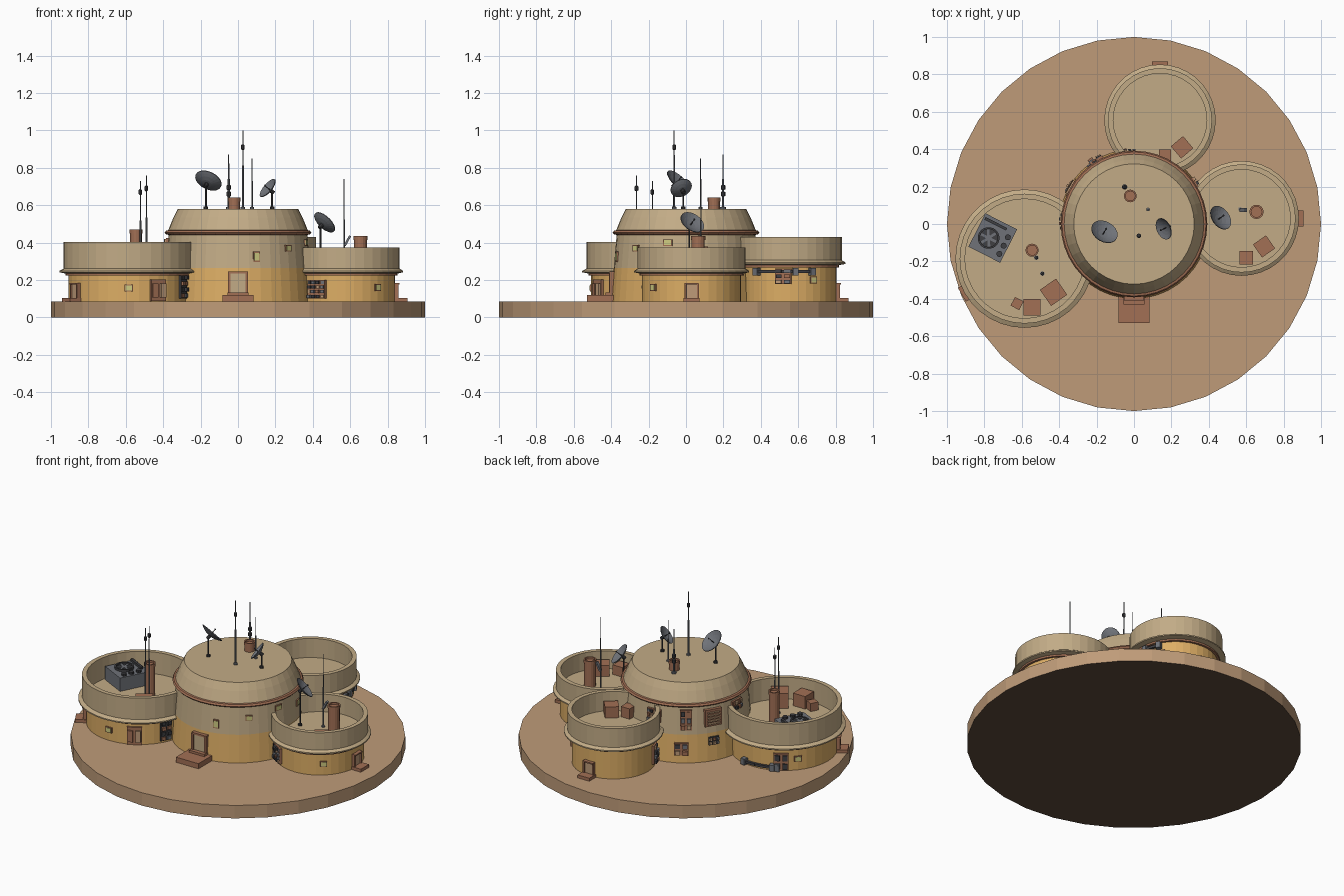
import bpy, bmesh, math, random
from mathutils import Matrix, Vector

if "Cube" in bpy.data.objects:
    bpy.data.objects.remove(bpy.data.objects["Cube"])
random.seed(4)

def mat(name, r, g, b):
    m = bpy.data.materials.new(name)
    m.diffuse_color = (r, g, b, 1)
    m.use_nodes = True
    m.node_tree.nodes["Principled BSDF"].inputs["Base Color"].default_value = m.diffuse_color
    return m

SAND = mat("sand", .52, .33, .19)
UNDER = mat("dark_soil", .11, .07, .045)
TAN = mat("tan_plaster", .54, .41, .24)
AMBER = mat("amber_plaster", .72, .42, .13)
RUST = mat("rust", .36, .16, .09)
GREY = mat("steel", .16, .17, .19)
DARK = mat("dark_metal", .05, .05, .055)
GLASS = mat("lit_glass", .62, .6, .22)

def finish(name, bm, m, matrix=Matrix()):
    bmesh.ops.recalc_face_normals(bm, faces=bm.faces)
    me = bpy.data.meshes.new(name)
    bm.to_mesh(me)
    bm.free()
    me.materials.append(m)
    ob = bpy.data.objects.new(name, me)
    ob.matrix_world = matrix
    bpy.context.collection.objects.link(ob)
    return ob

def lathe(name, profile, n, m, matrix=Matrix()):
    """Revolve (radius, z) points about z; radius 0 closes to a pole."""
    bm = bmesh.new()
    rings = []
    for r, z in profile:
        k = n if r > 0 else 1
        rings.append([bm.verts.new((r * math.cos(i * math.tau / n), r * math.sin(i * math.tau / n), z)) for i in range(k)])
    for a, b in zip(rings, rings[1:]):
        for i in range(n):
            j = (i + 1) % n
            vs = []
            for v in (a[i % len(a)], a[j % len(a)], b[j % len(b)], b[i % len(b)]):
                if v not in vs:
                    vs.append(v)
            if len(vs) > 2:
                bm.faces.new(vs)
    return finish(name, bm, m, matrix)

def at(x, y, z=0, deg=0):
    return Matrix.Translation((x, y, z)) @ Matrix.Rotation(math.radians(deg), 4, 'Z')

def box(name, matrix, size, m):
    bm = bmesh.new()
    bmesh.ops.create_cube(bm, size=1)
    bmesh.ops.scale(bm, vec=size, verts=bm.verts)
    return finish(name, bm, m, matrix)

def cyl(name, x, y, z0, z1, r, m, n=12):
    return lathe(name, [(0, z0), (r, z0), (r, z1), (0, z1)], n, m, at(x, y))

TOP = .085
# name: centre x, y, wall radius, flange radius, parapet radius, flange z, parapet top z
PODS = {"left": (-.585, -.185, .322, .37, .347, .245, .402),
        "right": (.575, .03, .265, .307, .289, .245, .375),
        "back": (.139, .555, .25, .298, .278, .29, .43)}

def on_wall(b, az, z, out=0, side=0):
    """Matrix on a building's wall: local x points outward, local y runs along the wall."""
    if b == "tower":
        cx, cy, r = 0, 0, .40 - (z - TOP) * .085
    else:
        cx, cy, r = PODS[b][:3]
    a = math.radians(az) + side / r
    return at(cx + (r + out) * math.cos(a), cy + (r + out) * math.sin(a), z, math.degrees(a))

# Ground disc
ground = lathe("ground_disc", [(0, 0), (1, 0), (1, TOP), (0, TOP)], 32, SAND)
ground.data.materials.append(UNDER)
for p in ground.data.polygons:
    if p.normal.z < -.5:
        p.material_index = 1

# Central tower
lathe("tower_lower_wall", [(.40, TOP - .01), (.386, .265)], 40, AMBER)
lathe("tower_upper_wall", [(.386, .265), (.37, .45)], 40, TAN)
lathe("tower_ring", [(.365, .44), (.385, .445), (.392, .453), (.385, .464), (.365, .468)], 40, RUST)
lathe("tower_roof", [(.376, .46), (.345, .535), (.322, .581), (0, .581)], 40, TAN)

# Three round pods: amber wall, flange with parapet and sunken roof
for k, (x, y, w, f, p, zf, zt) in PODS.items():
    lathe(k + "_pod_wall", [(w, TOP - .01), (w, zf)], 36, AMBER, at(x, y))
    lathe(k + "_pod_parapet", [(w - .01, zf - .02), (w + .005, zf - .012), (f, zf - .004), (f, zf + .004), (p, zf + .016),
          (p, zt), (p - .028, zt), (p - .028, zf + .014), (0, zf + .014)], 36, TAN, at(x, y))
    lathe(k + "_pod_trim", [(w, zf - .022), (w + .014, zf - .022), (w + .014, zf - .01), (w, zf - .01)], 36, RUST, at(x, y))

# Doors with frame and step
def door(name, b, az, w, h):
    for s in (-1, 1):
        box(name + "_jamb", on_wall(b, az, TOP + h / 2, 0, s * w * .45), (.04, w * .14, h), RUST)
    box(name + "_lintel", on_wall(b, az, TOP + h, 0), (.045, w * 1.05, w * .12), RUST)
    box(name + "_leaf", on_wall(b, az, TOP + h / 2, -.004), (.03, w * .8, h), TAN if b == "tower" else SAND)

door("main_door", "tower", -90, .1, .155)
box("main_step_low", at(0, -.455, TOP + .016), (.165, .15, .036), RUST)
box("main_step_high", at(0, -.405, TOP + .024), (.11, .05, .05), RUST)
for b, az in (("left", 210), ("right", 0), ("back", 90)):
    door(b + "_door", b, az, .07, .095)
    box(b + "_door_step", on_wall(b, az, TOP + .009, .03), (.07, .085, .022), RUST)

# Lit windows
for b, az, z, w, h in (("tower", -75, .325, .035, .055), ("tower", -45, .37, .042, .035), ("tower", -15, .4, .05, .035),
                       ("tower", 15, .36, .04, .04), ("left", -90, .157, .045, .036), ("left", 140, .16, .045, .036),
                       ("right", -50, .16, .04, .035), ("back", 30, .2, .04, .035)):
    box("window_frame", on_wall(b, az, z), (.014, w, h), RUST)
    box("window_pane", on_wall(b, az, z, .003), (.014, w * .78, h * .75), GLASS)

# Wall machinery: backing plate with a grid of small units
def machinery(name, b, az, z, w, h, cols, rows, plate=RUST):
    box(name + "_plate", on_wall(b, az, z), (.02, w, h), plate)
    for i in range(cols):
        for j in range(rows):
            s = ((i + .5) / cols - .5) * w
            dz = ((j + .5) / rows - .5) * h
            box(name + "_unit", on_wall(b, az, z + dz, .01, s),
                (random.uniform(.015, .035), w / cols * .7, h / rows * .65), random.choice((RUST, GREY, DARK, SAND)))

for spec in (("front_hatch", "left", -61, .145, .09, .115, 2, 1), ("side_machine", "left", -27, .165, .07, .13, 2, 4, DARK),
             ("rear_hatch", "left", 122, .145, .09, .11, 2, 2), ("front_machine", "right", 235, .15, .11, .1, 4, 4),
             ("flank_panel", "back", 352, .22, .085, .085, 2, 3), ("joint_machine", "tower", 33, .23, .08, .1, 3, 3),
             ("upper_panel", "tower", 125, .36, .07, .13, 2, 3), ("lower_panel", "tower", 121, .175, .085, .08, 2, 2),
             ("high_machine", "tower", 95, .37, .09, .08, 4, 3), ("grey_machine", "tower", 150, .215, .065, .05, 3, 2, DARK),
             ("corner_machine", "tower", 178, .395, .09, .06, 4, 2), ("inner_machine", "back", 200, .17, .07, .12, 2, 4)):
    machinery(*spec)
# Slatted vent on the tower
box("vent_frame", on_wall("tower", 150, .365), (.03, .11, .11), RUST)
for i in range(5):
    box("vent_slat", on_wall("tower", 150, .328 + i * .018, .018), (.015, .08, .008), SAND)

# Curved conduits along the pod walls
for b, a0, a1, z in (("back", -42, 27, .245), ("left", 80, 118, .11)):
    steps = 8
    for i in range(steps):
        a = a0 + (a1 - a0) * (i + .5) / steps
        length = PODS[b][2] * math.radians(a1 - a0) / steps * 1.12
        box("conduit", on_wall(b, a, z, .012), (.016, length, .016), DARK)
    for a in (a0, a1, (a0 + a1) / 2 + 14):
        box("conduit_clamp", on_wall(b, a, z, .012), (.035, .03, .04), GREY)

# Chimneys
for x, y, z0, z1, r in ((-.02, .15, .575, .64, .034), (-.545, -.14, .25, .47, .035), (.655, .065, .25, .435, .038)):
    cyl("chimney", x, y, z0, z1 - .012, r * .92, RUST, 16)
    lathe("chimney_cap", [(r * .9, z1 - .02), (r, z1 - .02), (r, z1), (r * .75, z1), (r * .75, z1 - .015), (0, z1 - .015)], 16, RUST, at(x, y))

# Roof crates
for x, y, z, s, h, deg in ((-.43, -.365, .257, .105, .1, 35), (-.545, -.445, .257, .09, .085, 0), (-.625, -.425, .257, .052, .055, -28),
                           (.695, -.12, .257, .085, .075, 35), (.6, -.18, .257, .072, .065, 0),
                           (.257, .41, .302, .085, .075, 40), (.165, .365, .302, .065, .07, 0)):
    box("roof_crate", at(x, y, z + h / 2, deg), (s, s, h), RUST)

# Rooftop cooling unit with fan
unit = at(-.755, -.075, .257, -27)
box("cooler_body", unit @ at(0, 0, .045), (.19, .2, .09), GREY)
lathe("cooler_fan_ring", [(.058, .085), (.058, .105), (.048, .105), (.048, .094), (0, .094)], 20, DARK, unit @ at(-.02, -.01))
for i in range(3):
    box("cooler_fan_blade", unit @ at(-.02, -.01, .098, i * 60), (.09, .014, .006), GREY)
    lathe("cooler_knob", [(.016, .085), (.016, .105), (0, .105)], 10, DARK, unit @ at(.07, -.06 + i * .05))
box("cooler_pipe", unit @ at(-.02, .075, .097), (.13, .015, .018), DARK)

# Aerials: thick lower mast, thin whip, small collar beads
def aerial(x, y, z0, z1, r, beads):
    zm = z0 + (z1 - z0) * .55
    lathe("aerial_mast", [(r * 2.5, z0), (r * 2.5, z0 + .01), (r, z0 + .012), (r, zm), (r * .6, zm), (r * .5, z1), (0, z1)], 8, GREY, at(x, y))
    for z in beads:
        lathe("aerial_bead", [(0, z - .018), (r * 2, z - .01), (r * 2, z + .01), (0, z + .018)], 8, DARK, at(x, y))

aerial(.026, -.063, .58, 1, .005, (.91,))
aerial(-.05, .198, .58, .87, .006, (.66, .695))
aerial(.075, .078, .58, .85, .004, ())
aerial(-.49, -.265, .257, .76, .005, (.69,))
aerial(-.522, -.18, .257, .73, .005, (.67,))
aerial(.567, .08, .257, .74, .004, ())
box("signal_horn", at(.585, .075, .41) @ Matrix.Rotation(.5, 4, 'Y'), (.012, .02, .06), GREY)

# Satellite dishes on posts
def dish(c, n, r, zbase):
    c, n = Vector(c), Vector(n).normalized()
    m = Matrix.Translation(c) @ n.to_track_quat('Z', 'Y').to_matrix().to_4x4()
    d = r * .32
    curve = [(r * t, d * (t * t - .5)) for t in (0, .35, .65, .85, 1)]
    lathe("dish_bowl", curve + [(q, z + .004) for q, z in reversed(curve)], 20, GREY, m)
    lathe("dish_feed", [(.003, -d / 2), (.002, r * .5), (.005, r * .5), (.005, r * .58), (0, r * .58)], 6, DARK, m)
    b = c - n * (d / 2 + .012)
    lathe("dish_hub", [(0, -d / 2 - .022), (.011, -d / 2 - .022), (.011, -d / 2 + .003)], 10, DARK, m)
    cyl("dish_post", b.x, b.y, zbase, b.z, .005, DARK, 8)
    cyl("dish_foot", b.x, b.y, zbase, zbase + .014, .012, DARK, 10)

dish((-.163, -.05, .722), (.35, .6, .7), .075, .58)
dish((.167, -.022, .685), (-.72, -.33, .6), .06, .58)
dish((.455, .028, .5), (.62, .45, .65), .07, .257)
